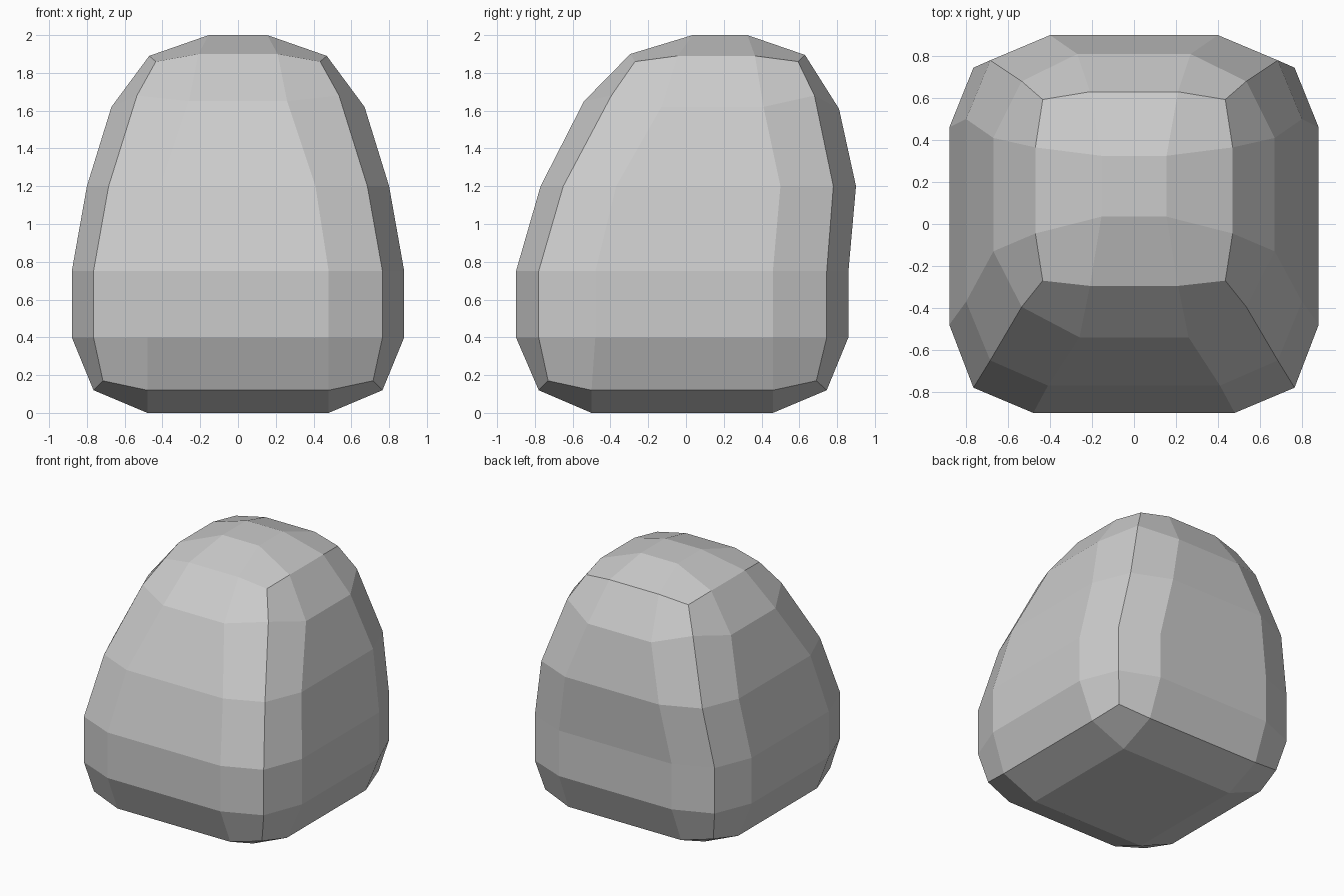
import bpy

if "Cube" in bpy.data.objects:
    bpy.data.objects.remove(bpy.data.objects["Cube"])

# Stacked rings of a rounded box, each mirrored from its right half:
# z_front, z_side, z_back, z_corner | x_front, x_corner, x_side, x_back |
# y_front, y_front_corner, y_side_front, y_side_back, y_back_corner, y_back
RINGS = [
    (.12, .12, .12, .17, .48, .715, .765, .48, -.78, -.73, -.50, .46, .69, .745),
    (.40, .40, .40, .40, .48, .765, .88, .48, -.90, -.78, -.48, .46, .745, .86),
    (.75, .75, .75, .75, .48, .765, .88, .48, -.90, -.78, -.48, .46, .745, .86),
    (1.2, 1.2, 1.2, 1.2, .41, .685, .80, .40, -.77, -.65, -.37, .50, .78, .90),
    (1.65, 1.62, 1.61, 1.68, .26, .535, .67, .27, -.54, -.395, -.13, .41, .68, .81),
    (1.9, 1.89, 1.895, 1.86, .21, .435, .47, .21, -.295, -.27, -.045, .365, .593, .63),
]
N = 12


def ring(zf, zs, zb, zc, xf, xc, xs, xb, yf, yfc, ysf, ysb, ybc, yb):
    half = [(xf, yf, zf), (xc, yfc, zc), (xs, ysf, zs),
            (xs, ysb, zs), (xc, ybc, zc), (xb, yb, zb)]
    return half + [(-x, y, z) for x, y, z in reversed(half)]


verts, faces = [], []
for row in RINGS:
    verts += ring(*row)

# Wall quads between neighbouring rings
for k in range(len(RINGS) - 1):
    for i in range(N):
        j = (i + 1) % N
        faces.append((k * N + i, k * N + j, (k + 1) * N + j, (k + 1) * N + i))


# Three-by-three quad cap around a flat centre quad
def cap(base, hx, y0, y1, z, flip):
    c = len(verts)
    verts.extend([(hx, y0, z), (hx, y1, z), (-hx, y1, z), (-hx, y0, z)])
    quads = [(c, c + 1, c + 2, c + 3)]
    for q in range(4):
        r = [base + (3 * q + s) % N for s in range(4)]
        quads.append((r[0], r[1], r[2], c + q))
        quads.append((r[2], r[3], c + (q + 1) % 4, c + q))
    faces.extend([f[::-1] if flip else f for f in quads])


cap(0, .48, -.50, .46, 0, True)
cap((len(RINGS) - 1) * N, .155, .035, .325, 2, False)

# Faceted body
mesh = bpy.data.meshes.new("rounded_block")
mesh.from_pydata(verts, [], faces)
mesh.update()
body = bpy.data.objects.new("rounded_block", mesh)
bpy.context.collection.objects.link(body)
